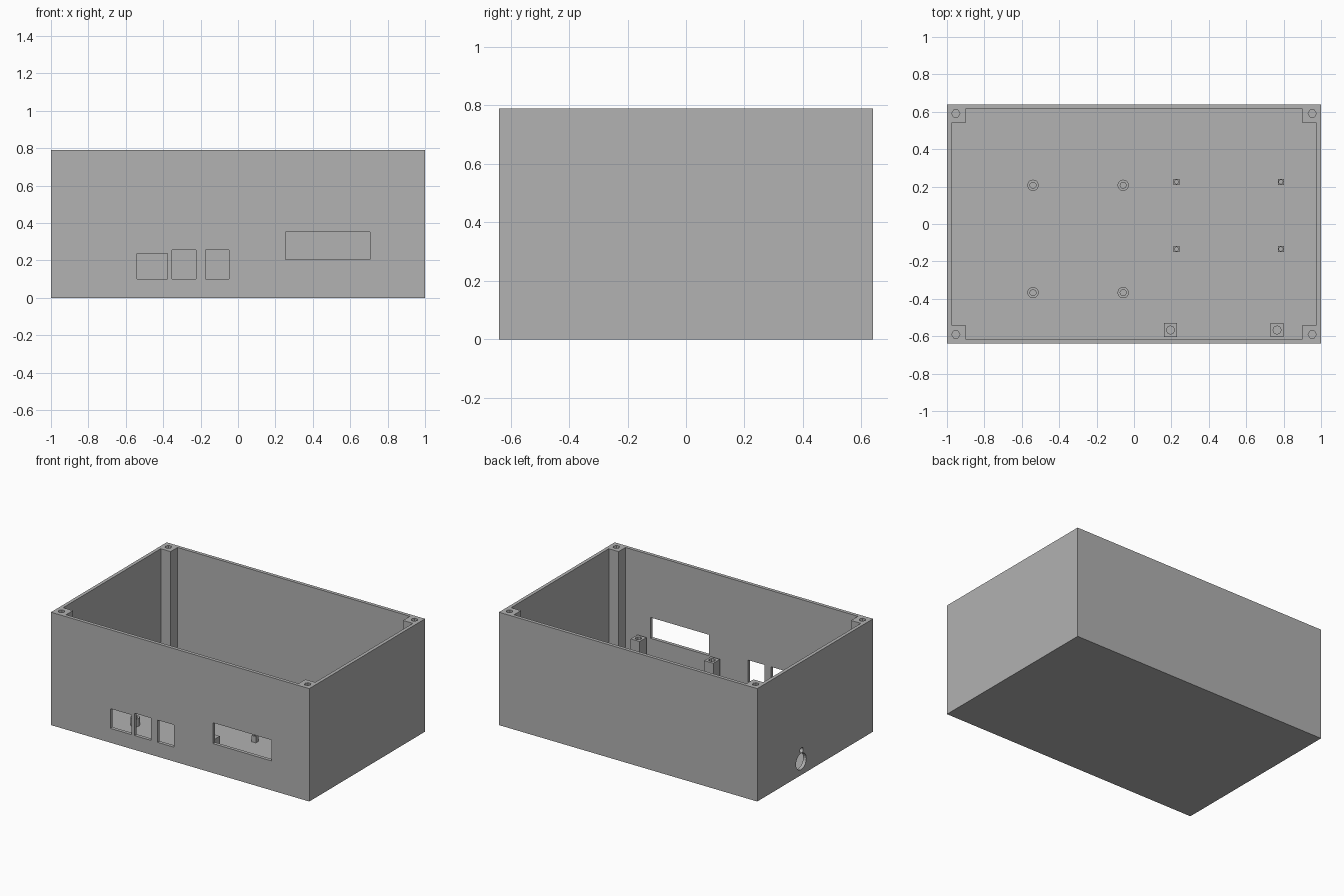
import bpy, bmesh, math
from mathutils import Matrix

cube = bpy.data.objects.get("Cube")
if cube:
    bpy.data.objects.remove(cube, do_unlink=True)

grey = bpy.data.materials.new("plain grey plastic")
grey.use_nodes = True
COLOUR = (0.445, 0.445, 0.445, 1)
grey.diffuse_color = COLOUR
grey.node_tree.nodes["Principled BSDF"].inputs["Base Color"].default_value = COLOUR

HX, HY, H = 1.0, 0.64, 0.79     # half length, half depth, height
WALL, FLOOR, POST = 0.024, 0.02, 0.10


def finish(name, bm):
    bmesh.ops.recalc_face_normals(bm, faces=bm.faces)
    mesh = bpy.data.meshes.new(name)
    bm.to_mesh(mesh)
    bm.free()
    mesh.materials.append(grey)
    obj = bpy.data.objects.new(name, mesh)
    bpy.context.collection.objects.link(obj)
    return obj


def box(name, x0, x1, y0, y1, z0, z1):
    bm = bmesh.new()
    place = Matrix.Translation(((x0 + x1) / 2, (y0 + y1) / 2, (z0 + z1) / 2))
    size = Matrix.Diagonal((x1 - x0, y1 - y0, z1 - z0, 1))
    bmesh.ops.create_cube(bm, size=1, matrix=place @ size)
    return finish(name, bm)


def cylinder(name, x, y, z0, z1, r, sides):
    bm = bmesh.new()
    # Flat prisms have a vertex pointing along y
    place = Matrix.Translation((x, y, (z0 + z1) / 2)) @ Matrix.Rotation(math.pi / 2, 4, "Z")
    bmesh.ops.create_cone(bm, cap_ends=True, segments=sides, radius1=r, radius2=r,
                          depth=z1 - z0, matrix=place)
    return finish(name, bm)


def side_cylinder(name, y, z, r):
    bm = bmesh.new()
    place = Matrix.Translation((-HX, y, z)) @ Matrix.Rotation(math.pi / 2, 4, "Y")
    bmesh.ops.create_cone(bm, cap_ends=True, segments=24, radius1=r, radius2=r,
                          depth=0.2, matrix=place)
    return finish(name, bm)


def cut(target, cutters):
    for cutter in cutters:
        cutter.hide_render = True
        mod = target.modifiers.new("cut", "BOOLEAN")
        mod.operation, mod.solver, mod.object = "DIFFERENCE", "EXACT", cutter
    bpy.context.view_layer.update()
    graph = bpy.context.evaluated_depsgraph_get()
    mesh = bpy.data.meshes.new_from_object(target.evaluated_get(graph))
    target.modifiers.clear()
    target.data = mesh
    for cutter in cutters:
        bpy.data.objects.remove(cutter, do_unlink=True)


def cavity():
    # Cross-shaped section: the notched corners leave the screw posts standing
    ix, iy, px, py = HX - WALL, HY - WALL, HX - POST, HY - POST
    quarter = [(ix, py), (px, py), (px, iy)]
    loop = quarter + [(-x, y) for x, y in reversed(quarter)]
    loop += [(-x, -y) for x, y in loop]
    bm = bmesh.new()
    face = bm.faces.new([bm.verts.new((x, y, FLOOR)) for x, y in loop])
    top = bmesh.ops.extrude_face_region(bm, geom=[face])["geom"]
    bmesh.ops.translate(bm, vec=(0, 0, H), verts=[v for v in top if isinstance(v, bmesh.types.BMVert)])
    return finish("cavity_cutter", bm)


# Enclosure with floor, walls and corner posts
enclosure = box("enclosure", -HX, HX, -HY, HY, 0, H)
cutters = [cavity()]

# Front connector openings: x range, z range
for x0, x1, z0, z1 in [(-0.54, -0.378, 0.10, 0.238), (-0.353, -0.225, 0.10, 0.256),
                       (-0.175, -0.048, 0.10, 0.256), (0.254, 0.707, 0.206, 0.352)]:
    cutters.append(box("window_cutter", x0, x1, -HY - 0.05, -HY + 0.05, z0, z1))

# Cable hole and small indicator hole in the side wall
cutters.append(side_cylinder("cable_cutter", 0.155, 0.095, 0.057))
cutters.append(side_cylinder("indicator_cutter", 0.15, 0.172, 0.018))

# Screw holes in the corner posts
for sx in (-1, 1):
    for sy in (-1, 1):
        cutters.append(cylinder("screw_cutter", sx * 0.953, sy * 0.59, H - 0.2, H + 0.1, 0.022, 6))
cut(enclosure, cutters)

# Round board standoffs
for x in (-0.54, -0.058):
    for y in (-0.367, 0.207):
        post = cylinder("round_standoff", x, y, FLOOR - 0.005, 0.075, 0.03, 20)
        cut(post, [cylinder("bore", x, y, FLOOR, 0.2, 0.016, 16)])

# Small square board standoffs
for x in (0.227, 0.785):
    for y in (-0.134, 0.225):
        post = box("square_standoff", x - 0.016, x + 0.016, y - 0.016, y + 0.016, FLOOR - 0.005, 0.065)
        cut(post, [cylinder("bore", x, y, FLOOR, 0.2, 0.011, 8)])

# Tall display pillars behind the wide opening
for x in (0.195, 0.765):
    y = -0.567
    pillar = box("display_pillar", x - 0.035, x + 0.035, y - 0.037, y + 0.037, FLOOR - 0.005, 0.21)
    cut(pillar, [cylinder("bore", x, y, 0.08, 0.3, 0.022, 8)])
